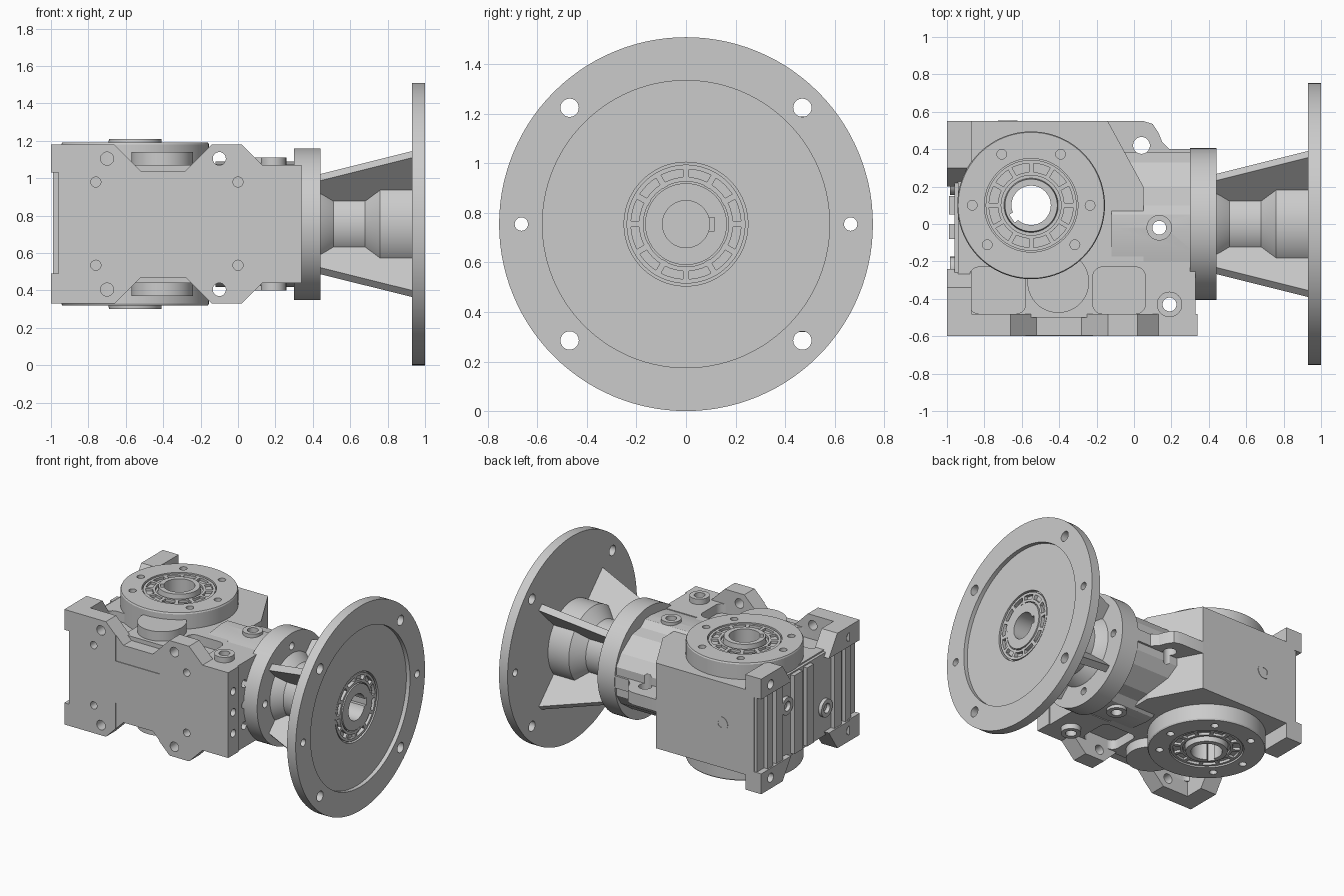
import bpy, bmesh
from math import sin, cos, pi, radians

if "Cube" in bpy.data.objects:
    bpy.data.objects.remove(bpy.data.objects["Cube"])

CZ = 0.755                      # height of the input axis, also the mirror plane
OX, OY = -0.55, 0.10            # output axis
MAP = {'X': lambda p, q, h: (h, p, q),
       'Y': lambda p, q, h: (p, h, q),
       'Z': lambda p, q, h: (p, q, h)}


def finish(name, bm):
    bmesh.ops.recalc_face_normals(bm, faces=bm.faces)
    me = bpy.data.meshes.new(name)
    bm.to_mesh(me)
    bm.free()
    ob = bpy.data.objects.new(name, me)
    bpy.context.collection.objects.link(ob)
    return ob


def prisms(name, polys, axis, spans):
    """Extrude each polygon along axis over each (start, end) span."""
    bm = bmesh.new()
    f = MAP[axis]
    for a, b in spans:
        for pts in polys:
            lo = [bm.verts.new(f(p, q, a)) for p, q in pts]
            hi = [bm.verts.new(f(p, q, b)) for p, q in pts]
            n = len(pts)
            bm.faces.new(lo)
            bm.faces.new(hi)
            for i in range(n):
                j = (i + 1) % n
                bm.faces.new((lo[i], lo[j], hi[j], hi[i]))
    return finish(name, bm)


def lathe(name, prof, axis, c, seg=72):
    """Revolve (h, r) points about axis through c; solid if both ends have r = 0."""
    bm = bmesh.new()
    f = MAP[axis]
    rings = [[bm.verts.new(f(c[0] + r * cos(2 * pi * k / seg), c[1] + r * sin(2 * pi * k / seg), h))
              for k in range(seg)] if r else [bm.verts.new(f(c[0], c[1], h))] for h, r in prof]
    pairs = list(zip(rings, rings[1:]))
    if prof[0][1]:
        pairs.append((rings[-1], rings[0]))
    for A, B in pairs:
        for k in range(seg):
            j = (k + 1) % seg
            vs = [A[k % len(A)], A[j % len(A)], B[j % len(B)], B[k % len(B)]]
            bm.faces.new(list(dict.fromkeys(vs)))
    return finish(name, bm)


def circle(p, q, r, n=28):
    return [(p + r * cos(2 * pi * k / n), q + r * sin(2 * pi * k / n)) for k in range(n)]


def rect(p0, q0, p1, q1):
    return [(p0, q0), (p1, q0), (p1, q1), (p0, q1)]


def round_rect(p0, q0, p1, q1, r=0.05):
    out = []
    for i, (p, q) in enumerate(((p1 - r, q1 - r), (p0 + r, q1 - r), (p0 + r, q0 + r), (p1 - r, q0 + r))):
        out += [(p + r * cos(pi / 2 * (i + k / 5)), q + r * sin(pi / 2 * (i + k / 5))) for k in range(6)]
    return out


def spoke(c, ang, r0, r1, w):
    ca, sa = cos(ang), sin(ang)
    return [(c[0] + r * ca - t * sa, c[1] + r * sa + t * ca)
            for r, t in ((r0, -w), (r1, -w), (r1, w), (r0, w))]


def mirror(top):
    return top + [(p, 2 * CZ - q) for p, q in reversed(top)]


def flip(a, b):
    return [(a, b), (2 * CZ - b, 2 * CZ - a)]


def cut(ob, *cutters):
    for c in cutters:
        m = ob.modifiers.new('cut', 'BOOLEAN')
        m.object, m.operation, m.solver = c, 'DIFFERENCE', 'EXACT'
        bpy.context.view_layer.objects.active = ob
        bpy.ops.object.modifier_apply(modifier=m.name)
        bpy.data.objects.remove(c)


# Main gear housing with pockets and bore clearance
housing = prisms('gear_housing', [[(-0.94, -0.5), (0.33, -0.5), (0.33, -0.2), (0.05, -0.2), (0.05, 0.2),
                                   (-0.14, 0.55), (-0.94, 0.55)]], 'Z', [(0.44, 1.07)])
cut(housing,
    prisms('c', [round_rect(-0.88, -0.48, -0.58, -0.23), round_rect(-0.22, -0.48, 0.06, -0.23)],
        'Z', flip(1.0, 1.2)),
    prisms('c', [circle(OX, OY, 0.2)], 'Z', [(0.3, 1.3)]),
    prisms('c', [circle(0.19, -0.43, 0.038)], 'Z', [(0.3, 1.3)]),
    prisms('c', [circle(0.135, -0.02, 0.038)], 'Z', [(0.3, 1.3)]),
    prisms('c', [circle(-0.4, z, 0.028) for z in (0.6, CZ, 0.91)], 'X', [(0.25, 0.4)]))

# Front mounting plate with notches, bolt holes and shallow panels
plate = prisms('front_plate', [mirror([(-1, 1.18), (-0.66, 1.18), (-0.52, 1.04), (-0.28, 1.04), (-0.14, 1.18),
                                       (0.02, 1.18), (0.13, 1.07), (0.34, 1.07)])], 'Y', [(-0.6, -0.48)])
cut(plate,
    prisms('c', [circle(x, z, 0.035) for x in (-0.7, -0.1) for z in (0.405, 1.105)], 'Y', [(-0.7, -0.4)]),
    prisms('c', [circle(x, z, 0.027) for x in (-0.76, 0.0) for z in (0.535, 0.98)], 'Y', [(-0.7, -0.52)]),
    prisms('c', [rect(-0.58, a, -0.22, b) for a, b in flip(0.91, 1.12)], 'Y', [(-0.7, -0.595)]),
    prisms('c', [rect(-1.1, 0.49, -0.96, 1.03)], 'Y', [(-0.7, -0.4)]),
    prisms('c', [circle(-0.54, z, 0.028) for z in (0.6, CZ, 0.91)], 'X', [(0.28, 0.4)]))

# Corner feet on the left end
feet = []
for s, y1 in ((1, 0.55), (-1, -0.59)):
    e = y1 - s * 0.25
    feet += [[(y1, a), (y1, b), (e, b), (e - s * 0.1, a)] for a, b in ((1.03, 1.18), (0.48, 0.33))]
feet = prisms('corner_feet', feet, 'X', [(-1.0, -0.87)])
cut(feet, prisms('c', [circle(y, z, 0.033) for y in (0.44, -0.48) for z in (0.41, 1.10)], 'X', [(-1.1, -0.92)]))

# Ribbed plate and plugs on the left end
prisms('end_ribs', [rect(-0.99, y - w, -0.93, y + w) for y, w in
                    ((0.43, 0.03), (0.32, 0.04), (0.1, 0.05), (-0.04, 0.04), (-0.36, 0.04), (-0.48, 0.03))],
       'Z', [(0.47, 1.05)])
prisms('end_plate', [rect(-0.96, -0.55, -0.9, 0.545)], 'Z', [(0.45, 1.06)])
PLUG = ((0, 0), (0, 0.03), (0.03, 0.035), (0.03, 0.065), (-0.03, 0.065), (-0.03, 0))
for y, z in ((0.22, 0.85), (-0.24, 0.66)):
    lathe('end_plug', [(-0.955 - h, r) for h, r in PLUG], 'X', (y, z), 28)
lathe('back_plug', [(0.523 + h, r * 0.8) for h, r in PLUG], 'Y', (-0.675, 0.765), 28)

# Output hub: wide disc on both sides with seal groove, sleeve and through bore
half = [(1.21, 0.105), (1.21, 0.14), (1.165, 0.145), (1.165, 0.25), (1.19, 0.25), (1.19, 0.39), (1.18, 0.395)]
hub = lathe('output_hub', half + [(2 * CZ - h, r) for h, r in reversed(half)], 'Z', (OX, OY), 96)
holes = [circle(OX + 0.315 * cos(radians(a)), OY + 0.315 * sin(radians(a)), 0.026, 20)
         for a in (0, 60, 120, 180, 222, 318)]
cut(hub, prisms('c', holes, 'Z', flip(1.12, 1.3)),
    prisms('c', [spoke((OX, OY), radians(215), 0.06, 0.125, 0.025)], 'Z', [(0.2, 1.3)]))
prisms('output_seal_spokes', [spoke((OX, OY), 2 * pi * k / 12, 0.16, 0.235, 0.012) for k in range(12)],
       'Z', flip(1.15, 1.183))
for r in (0.16, 0.225):
    for a, b in flip(1.15, 1.183):
        lathe('output_seal_ring', [(a, r), (b, r), (b, r + 0.018), (a, r + 0.018)], 'Z', (OX, OY))

# Round boss beside the hub and two drain bosses, on both faces
prisms('pinion_boss', [circle(-0.405, -0.31, 0.165, 56)], 'Z', flip(1.0, 1.14))
for x, y in ((0.135, -0.02), (0.19, -0.43)):
    for s in (1, -1):
        lathe('drain_boss', [(CZ + s * h, r) for h, r in
                             ((0.2, 0.037), (0.355, 0.037), (0.355, 0.068), (0.2, 0.068))], 'Z', (x, y), 32)

# Faceted neck towards the collar
neck = prisms('neck', [mirror([(-0.22, 1.06), (-0.15, 1.075), (-0.02, 1.09), (0.05, 1.085), (0.1, 1.045),
                               (0.2, 1.03), (0.33, 0.94), (0.385, 0.86)])], 'X', [(-0.12, 0.32)])
cut(neck, prisms('c', [circle(0.135, -0.02, 0.038)], 'Z', [(0.3, 1.3)]))

# Side lug with a bolt hole
lug = prisms('side_lug', [[(-0.2, 0.2), (-0.2, 0.55), (0.05, 0.55), (0.1, 0.535), (0.13, 0.49), (0.15, 0.44),
                           (0.19, 0.40), (0.31, 0.40), (0.31, 0.2)]], 'Z', [(0.71, 0.80)])
for ob in (lug, neck):
    cut(ob, prisms('c', [circle(0.04, 0.42, 0.045)], 'Z', [(0.3, 1.2)]))

# Collar with bolt holes
collar = lathe('collar', [(0.30, 0), (0.30, 0.405), (0.44, 0.405), (0.44, 0)], 'X', (0, CZ), 96)
cut(collar, prisms('c', [circle(0.31 * cos(k * pi / 2), CZ + 0.31 * sin(k * pi / 2), 0.027, 20)
                         for k in range(4)], 'X', [(0.39, 0.5)]))

# Motor flange with waisted lantern, recess, blind bore and keyway
flange = lathe('motor_flange', [(0.43, 0), (0.43, 0.26), (0.45, 0.25), (0.51, 0.2), (0.68, 0.2), (0.76, 0.283),
                                (0.93, 0.283), (0.93, 0.755), (1.0, 0.755), (1.0, 0.58), (0.97, 0.58),
                                (0.97, 0.25), (0.94, 0.25), (0.94, 0.165), (0.97, 0.165), (0.97, 0.095),
                                (0.7, 0.095), (0.7, 0)], 'X', (0, CZ), 112)
bolts = [circle(sy * 0.47, CZ + sz * 0.47, 0.037) for sy in (1, -1) for sz in (1, -1)]
bolts += [circle(sy * 0.665, CZ, 0.027) for sy in (1, -1)]
cut(flange, prisms('c', bolts, 'X', [(0.9, 1.1)]),
    prisms('c', [rect(0.06, CZ - 0.027, 0.115, CZ + 0.027)], 'X', [(0.75, 1.1)]))
prisms('input_seal_spokes', [spoke((0, CZ), 2 * pi * k / 12, 0.17, 0.24, 0.012) for k in range(12)],
       'X', [(0.93, 0.965)])
for r in (0.172, 0.222):
    lathe('input_seal_ring', [(0.93, r), (0.965, r), (0.965, r + 0.018), (0.93, r + 0.018)], 'X', (0, CZ))

# Four diagonal gussets between collar and flange
for k in range(4):
    rib = prisms('gusset', [[(0.43, 0.15), (0.94, 0.15), (0.94, 0.53), (0.43, 0.35)]], 'Y', [(-0.025, 0.025)])
    rib.rotation_euler.x = pi / 4 + k * pi / 2
    rib.location.z = CZ

# Crisp edges with smooth round surfaces
for ob in bpy.context.scene.objects:
    ob.select_set(True)
    bpy.context.view_layer.objects.active = ob
bpy.ops.object.shade_smooth_by_angle(angle=radians(20))
